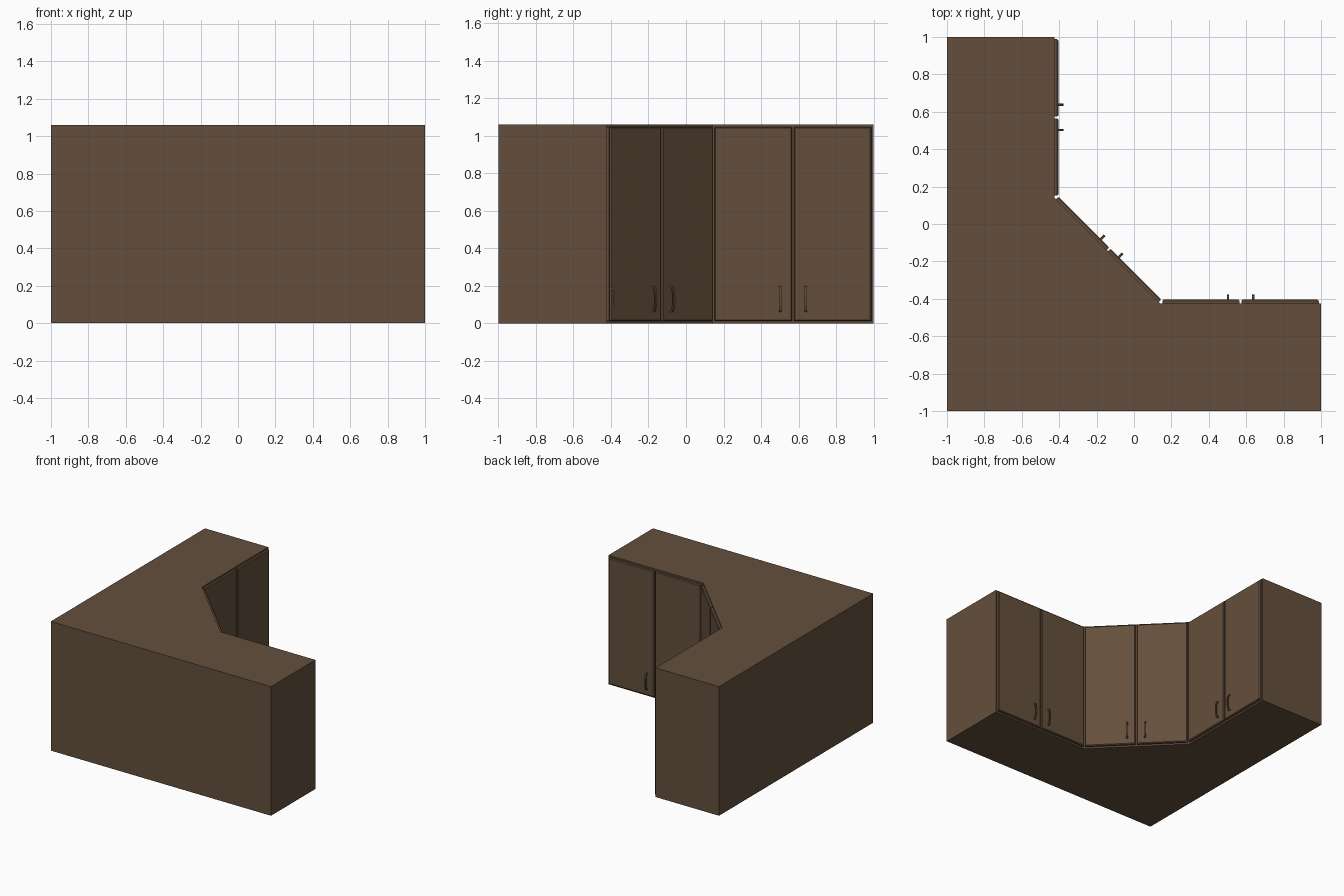
import bpy, bmesh, math
from mathutils import Matrix, Vector

if "Cube" in bpy.data.objects:
    bpy.data.objects.remove(bpy.data.objects["Cube"])

H = 1.06          # cabinet height
F = -0.425        # front plane of the straight wings
C = 0.14          # where the wings meet the diagonal front

brown = bpy.data.materials.new("brown_wood")
brown.diffuse_color = (0.127, 0.078, 0.045, 1)
brown.use_nodes = True
brown.node_tree.nodes["Principled BSDF"].inputs["Base Color"].default_value = brown.diffuse_color


def add_object(name, bm):
    bmesh.ops.recalc_face_normals(bm, faces=bm.faces)
    me = bpy.data.meshes.new(name)
    bm.to_mesh(me)
    bm.free()
    me.materials.append(brown)
    ob = bpy.data.objects.new(name, me)
    bpy.context.collection.objects.link(ob)
    return ob


# L-shaped carcass with a diagonal inner corner
bm = bmesh.new()
outline = [(-1, -1), (1, -1), (1, F), (C, F), (F, C), (F, 1), (-1, 1)]
base = bm.faces.new([bm.verts.new((x, y, 0)) for x, y in outline])
top = bmesh.ops.extrude_face_region(bm, geom=[base])
bmesh.ops.translate(bm, vec=(0, 0, H),
                    verts=[v for v in top["geom"] if isinstance(v, bmesh.types.BMVert)])
add_object("carcass", bm)


def door(name, frame, u0, u1):
    # slab standing on the local plane y = 0, front towards +y, eased front edges
    z0, z1, t = 0.013, 1.048, 0.02
    bm = bmesh.new()
    m = Matrix.Translation(((u0 + u1) / 2, t / 2, (z0 + z1) / 2)) @ Matrix.Diagonal((u1 - u0, t, z1 - z0, 1))
    bmesh.ops.create_cube(bm, size=1, matrix=m)
    edges = [e for e in bm.edges if all(v.co.y > t - 1e-4 for v in e.verts)]
    bmesh.ops.bevel(bm, geom=edges, offset=0.006, segments=1, affect='EDGES')
    add_object(name, bm).matrix_world = frame


def handle(name, frame, u):
    # bow-shaped pull: flat bar swept along a shallow arc
    bm = bmesh.new()
    w, n, rings = 0.006, 12, []
    for i in range(n + 1):
        a = math.pi * i / n
        s, c = math.sin(a), math.cos(a)
        ring = []
        for ry, rz in ((0.028, 0.070), (0.019, 0.060)):
            for x in (-w, w) if ry > 0.02 else (w, -w):
                ring.append(bm.verts.new((u + x, 0.019 + ry * s ** 0.7, 0.13 - rz * c)))
        rings.append(ring)
    for a, b in zip(rings, rings[1:]):
        for k in range(4):
            bm.faces.new((a[k], a[(k + 1) % 4], b[(k + 1) % 4], b[k]))
    bm.faces.new(rings[0])
    bm.faces.new(rings[-1])
    add_object(name, bm).matrix_world = frame


def front(name, origin, direction, length):
    # a pair of doors with handles along one front of the carcass
    frame = Matrix.Translation(Vector(origin)) @ Matrix.Rotation(direction, 4, 'Z')
    mid, gap = length / 2, 0.005
    door(name + "_door_1", frame, 0.012, mid - gap)
    door(name + "_door_2", frame, mid + gap, length - 0.012)
    for i, s in enumerate((-1, 1)):
        handle(f"{name}_handle_{i + 1}", frame, mid + s * 0.068)


wing = 1 - C
front("right_wing", (C, F, 0), 0, wing)
front("left_wing", (F, 1, 0), -math.pi / 2, wing)
front("corner", (F, C, 0), -math.pi / 4, (C - F) * math.sqrt(2))
